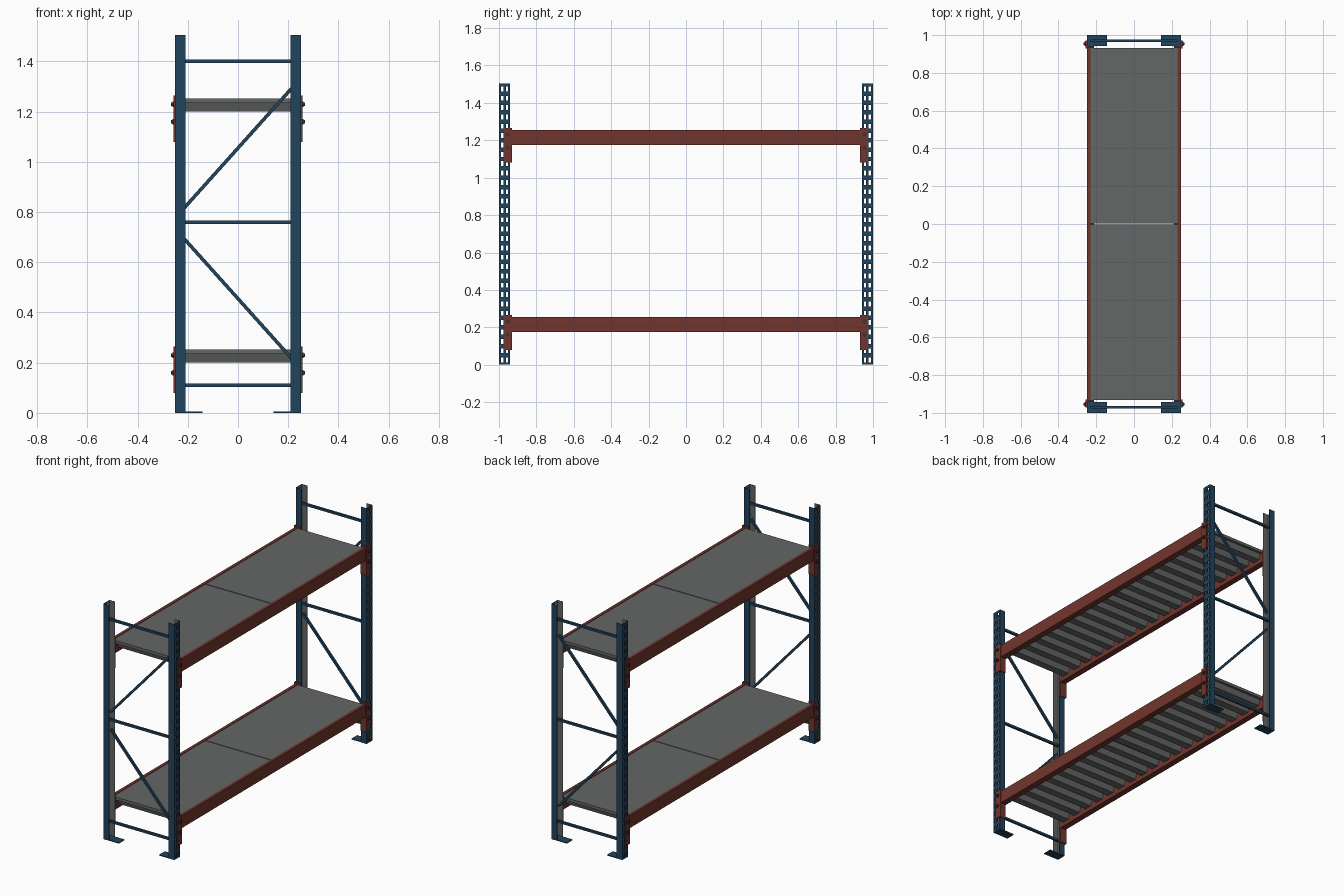
import bpy, bmesh, math
from mathutils import Vector

if "Cube" in bpy.data.objects:
    bpy.data.objects.remove(bpy.data.objects["Cube"])


def material(name, rgb):
    m = bpy.data.materials.new(name)
    m.diffuse_color = (*rgb, 1)
    m.use_nodes = True
    m.node_tree.nodes["Principled BSDF"].inputs["Base Color"].default_value = m.diffuse_color
    return m


BLUE = material("blue paint", (0.015, 0.056, 0.108))
RED = material("red brown paint", (0.165, 0.036, 0.026))
GREY = material("grey steel", (0.128, 0.136, 0.134))
DARK = material("dark bolt metal", (0.04, 0.035, 0.035))


def finish(name, bm, mats, mirror="", fix=True):
    if fix:
        bmesh.ops.recalc_face_normals(bm, faces=bm.faces)
    me = bpy.data.meshes.new(name)
    bm.to_mesh(me)
    bm.free()
    ob = bpy.data.objects.new(name, me)
    bpy.context.collection.objects.link(ob)
    for m in mats:
        me.materials.append(m)
    if mirror:
        mod = ob.modifiers.new("mirror", "MIRROR")
        mod.use_axis = ("x" in mirror, "y" in mirror, False)
        mod.use_mirror_merge = False
    return ob


def add_prism(bm, pts, vec):
    """Closed solid from a planar outline swept along vec."""
    f = bm.faces.new([bm.verts.new(p) for p in pts])
    out = bmesh.ops.extrude_face_region(bm, geom=[f], use_keep_orig=True)
    bmesh.ops.translate(bm, vec=vec,
                        verts=[g for g in out["geom"] if isinstance(g, bmesh.types.BMVert)])


def add_box(bm, x, y, z):
    add_prism(bm, [(x[0], y[0], z[0]), (x[1], y[0], z[0]), (x[1], y[1], z[0]), (x[0], y[1], z[0])],
              (0, 0, z[1] - z[0]))


def add_bar(bm, a, b, t):
    """Square bar between two points in a plane of constant y."""
    a, b = Vector(a), Vector(b)
    side = (b - a).cross(Vector((0, 1, 0))).normalized() * t / 2
    dy = Vector((0, t / 2, 0))
    add_prism(bm, [a + side + dy, a - side + dy, a - side - dy, a + side - dy], b - a)


# Perforated channel uprights: blue outside, bare grey inside
section = [(0.21, 0.94), (0.25, 0.94), (0.25, 0.951), (0.25, 0.963), (0.25, 0.977),
           (0.25, 0.989), (0.25, 1.0), (0.21, 1.0)]
levels = [0.0]
for i in range(30):
    levels += [i * 0.05 + 0.012, i * 0.05 + 0.038]
levels.append(1.505)
bm = bmesh.new()
grid = [[bm.verts.new((x, y, z)) for x, y in section] for z in levels]
for r in range(len(levels) - 1):
    for c in range(len(section) - 1):
        if not (c in (2, 4) and r % 2 == 1):
            bm.faces.new((grid[r][c], grid[r][c + 1], grid[r + 1][c + 1], grid[r + 1][c]))
posts = finish("upright_posts", bm, [BLUE, GREY], "xy", fix=False)
sol = posts.modifiers.new("sheet", "SOLIDIFY")
sol.thickness = 0.003
sol.offset = -1
sol.material_offset = 1

# Foot plates
bm = bmesh.new()
add_box(bm, (0.142, 0.25), (0.942, 1.0), (0, 0.005))
finish("foot_plates", bm, [BLUE], "xy")

# Horizontal and diagonal frame braces
bm = bmesh.new()
for z in (0.11, 0.76, 1.40):
    add_bar(bm, (-0.23, 0.97, z), (0.23, 0.97, z), 0.014)
add_bar(bm, (-0.22, 0.97, 0.81), (0.22, 0.97, 1.30), 0.014)
add_bar(bm, (-0.22, 0.97, 0.70), (0.22, 0.97, 0.21), 0.014)
finish("frame_braces", bm, [BLUE], "y")

for level, z0 in (("lower", 0.175), ("upper", 1.175)):
    # Stepped load beams
    bm = bmesh.new()
    outline = [(0.25, 0), (0.25, 0.08), (0.231, 0.08), (0.231, 0.06), (0.211, 0.06), (0.211, 0)]
    add_prism(bm, [(x, -0.935, z0 + z) for x, z in outline], (0, 1.87, 0))
    finish(level + "_beams", bm, [RED], "x")

    # Angle brackets wrapping the posts
    bm = bmesh.new()
    add_box(bm, (0.25, 0.256), (0.93, 0.972), (z0 - 0.095, z0 + 0.09))
    add_box(bm, (0.212, 0.256), (0.932, 0.9385), (z0 - 0.095, z0 + 0.09))
    finish(level + "_brackets", bm, [RED], "xy")

    # Bolts
    bm = bmesh.new()
    for z in (z0 - 0.015, z0 + 0.055):
        for r, x0, x1 in ((0.011, 0.255, 0.261), (0.007, 0.260, 0.267)):
            ring = [(x0, 0.954 + r * math.cos(k * math.pi / 6), z + r * math.sin(k * math.pi / 6))
                    for k in range(12)]
            add_prism(bm, ring, (x1 - x0, 0, 0))
    finish(level + "_bolts", bm, [DARK], "xy")

    # Two deck panels per shelf, with trapezoid ribs underneath
    bm = bmesh.new()
    add_box(bm, (-0.23, 0.23), (0.003, 0.932), (z0 + 0.06, z0 + 0.078))
    pitch = 0.929 / 9
    for i in range(9):
        yc = 0.003 + (i + 0.5) * pitch
        rib = [(-0.036, 0.061), (-0.024, 0.025), (0.024, 0.025), (0.036, 0.061)]
        add_prism(bm, [(-0.21, yc + y, z0 + z) for y, z in rib], (0.42, 0, 0))
    finish(level + "_deck_panels", bm, [GREY], "y")
